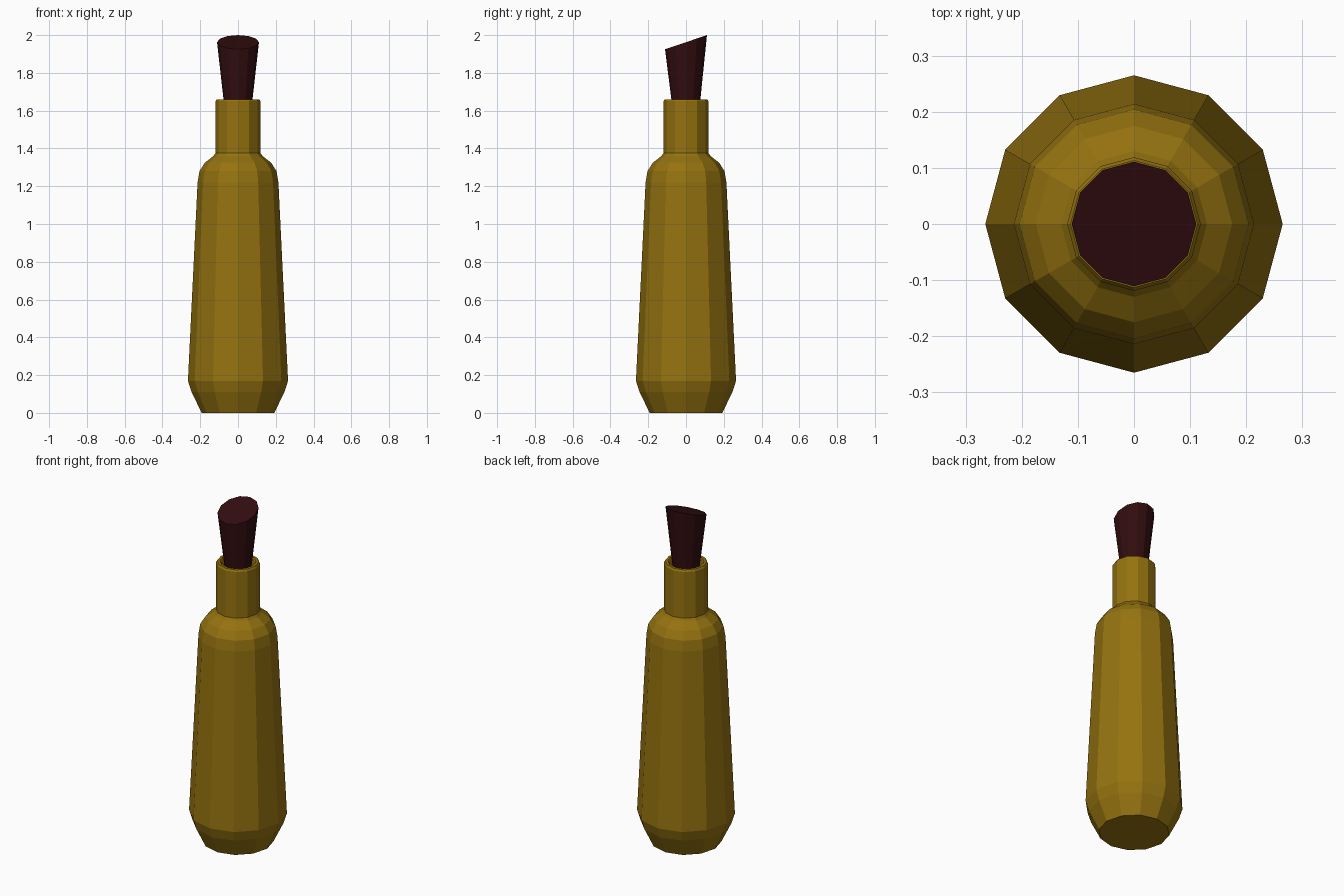
import bpy, bmesh, math

if "Cube" in bpy.data.objects:
    bpy.data.objects.remove(bpy.data.objects["Cube"], do_unlink=True)

SIDES = 12


def material(name, rgb):
    mat = bpy.data.materials.new(name)
    mat.use_nodes = True
    mat.diffuse_color = (*rgb, 1)
    mat.node_tree.nodes["Principled BSDF"].inputs["Base Color"].default_value = (*rgb, 1)
    return mat


def lathe(name, profile, mat, slant=0.0):
    """Turn (radius, z) points about z and cap both ends; slant tilts the last ring along y."""
    bm = bmesh.new()
    rings = []
    for i, (r, z) in enumerate(profile):
        tilt = slant if i == len(profile) - 1 else 0.0
        ring = []
        for k in range(SIDES):
            a = math.tau * k / SIDES
            y = r * math.sin(a)
            ring.append(bm.verts.new((r * math.cos(a), y, z + tilt * y)))
        rings.append(ring)
    for low, high in zip(rings, rings[1:]):
        for k in range(SIDES):
            n = (k + 1) % SIDES
            bm.faces.new((low[k], low[n], high[n], high[k]))
    bm.faces.new(rings[0][::-1])
    bm.faces.new(rings[-1])
    bmesh.ops.recalc_face_normals(bm, faces=bm.faces)
    mesh = bpy.data.meshes.new(name)
    bm.to_mesh(mesh)
    bm.free()
    mesh.materials.append(mat)
    obj = bpy.data.objects.new(name, mesh)
    bpy.context.collection.objects.link(obj)
    return obj


glass = material("amber glass", (0.30, 0.17, 0.005))
cork = material("dark red cork", (0.032, 0.004, 0.005))

# Bottle: bevelled foot, tapering body, rounded shoulder, neck and hollow mouth
lathe("bottle", [
    (0.192, 0.0), (0.246, 0.11), (0.265, 0.17),
    (0.214, 1.22), (0.204, 1.28), (0.175, 1.325), (0.13, 1.36), (0.119, 1.375),
    (0.119, 1.65), (0.113, 1.66), (0.098, 1.66), (0.092, 1.65), (0.09, 1.60),
], glass)

# Stopper: flared cone with a slanted top
lathe("stopper", [(0.07, 1.60), (0.111, 1.9625)], cork, slant=0.338)
